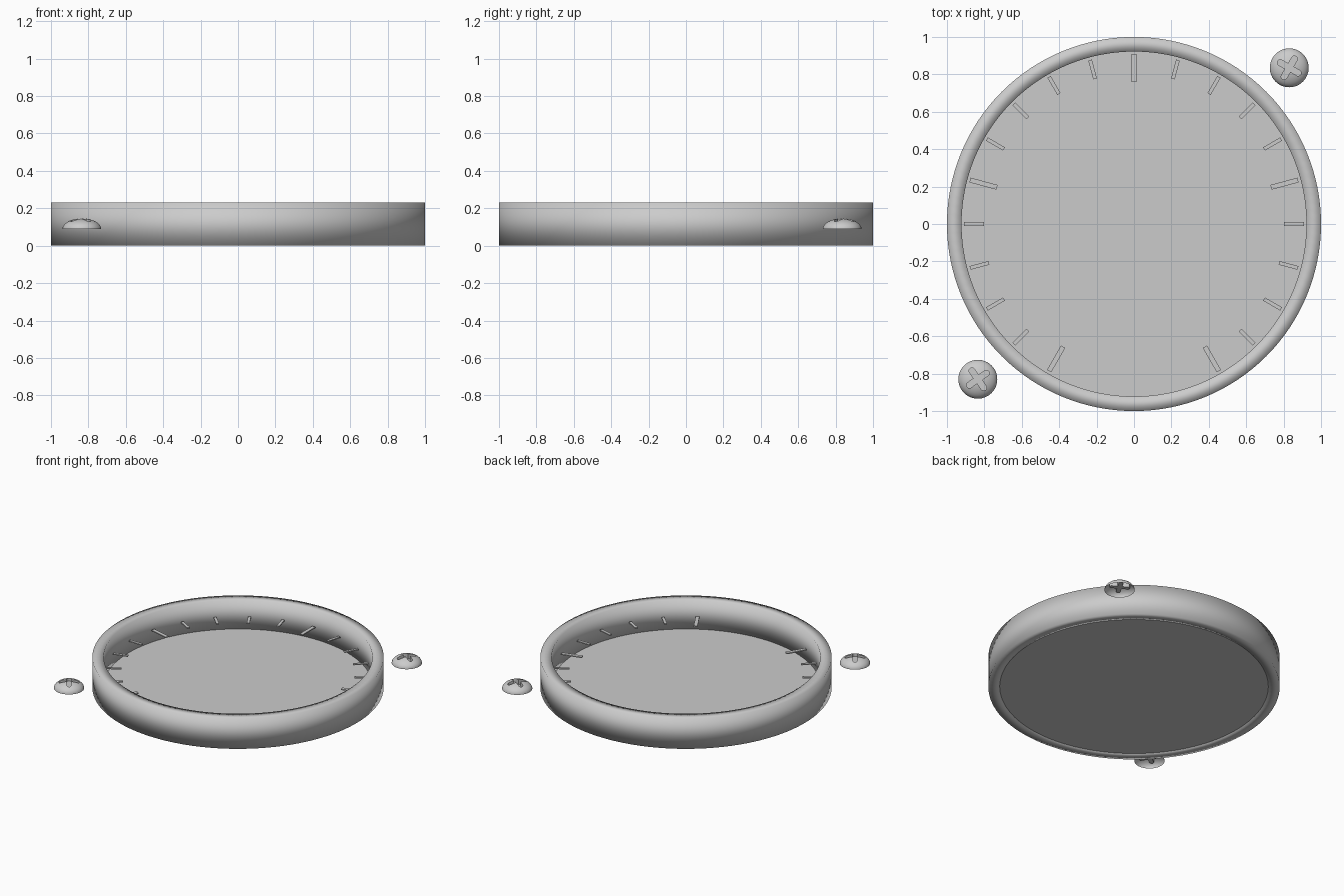
import bpy, bmesh, math
from mathutils import Matrix, Vector

if "Cube" in bpy.data.objects:
    bpy.data.objects.remove(bpy.data.objects["Cube"], do_unlink=True)

grey = bpy.data.materials.new("light_grey")
grey.use_nodes = True
grey.diffuse_color = (0.6, 0.6, 0.6, 1)
grey.node_tree.nodes["Principled BSDF"].inputs["Base Color"].default_value = (0.6, 0.6, 0.6, 1)


def make(name, bm, smooth=None):
    """Turn a bmesh into a grey object, optionally smooth shaded."""
    bmesh.ops.recalc_face_normals(bm, faces=bm.faces)
    mesh = bpy.data.meshes.new(name)
    bm.to_mesh(mesh)
    bm.free()
    mesh.materials.append(grey)
    ob = bpy.data.objects.new(name, mesh)
    bpy.context.collection.objects.link(ob)
    if smooth:
        bpy.ops.object.select_all(action='DESELECT')
        ob.select_set(True)
        bpy.context.view_layer.objects.active = ob
        bpy.ops.object.shade_smooth_by_angle(angle=math.radians(smooth))
    return ob


def lathe(points, steps, closed=False):
    """Spin an (r, z) profile round the z axis."""
    bm = bmesh.new()
    vs = [bm.verts.new((r, 0, z)) for r, z in points]
    pairs = list(zip(vs, vs[1:])) + ([(vs[-1], vs[0])] if closed else [])
    es = [bm.edges.new(p) for p in pairs]
    bmesh.ops.spin(bm, geom=vs + es, axis=(0, 0, 1), cent=(0, 0, 0),
                   angle=math.tau, steps=steps, use_duplicate=False)
    bmesh.ops.remove_doubles(bm, verts=bm.verts, dist=1e-5)
    return bm


# Round rim with a square section, softly shaded round its corners
HEIGHT, INNER = 0.23, 0.922
make("rim", lathe([(1, 0), (1, HEIGHT), (INNER, HEIGHT), (INNER, 0)], 128, True), 100)

# Flat dial floor
make("dial_floor", lathe([(0, 0.002), (INNER, 0.002), (INNER, 0.012), (0, 0.012)], 128), 30)

# Scale marks, every fifth one longer and wider
for i in range(-10, 11):
    major = i % 5 == 0
    length, width = (0.15, 0.026) if major else (0.105, 0.02)
    bm = bmesh.new()
    bmesh.ops.create_cube(bm, size=1, matrix=Matrix.Rotation(-math.radians(15 * i), 4, 'Z')
                          @ Matrix.Translation((0, 0.908 - length / 2, 0.11))
                          @ Matrix.Diagonal((width, length, 0.008, 1)))
    make("major_mark" if major else "minor_mark", bm)


def slot_cutter(angle):
    """Upright bar with rounded ends."""
    bm = bmesh.new()
    half, r, n = 0.055, 0.016, 8
    outline = []
    for side in (0, 1):
        for k in range(n + 1):
            a = math.pi * (k / n + side) - math.pi / 2
            outline.append((math.cos(a) * r + (half if side == 0 else -half), math.sin(a) * r, 0.02))
    face = bm.faces.new([bm.verts.new(p) for p in outline])
    up = bmesh.ops.extrude_face_region(bm, geom=[face])["geom"]
    bmesh.ops.translate(bm, vec=(0, 0, 0.1), verts=[v for v in up if isinstance(v, bmesh.types.BMVert)])
    bmesh.ops.rotate(bm, verts=bm.verts, cent=(0, 0, 0), matrix=Matrix.Rotation(angle, 3, 'Z'))
    ob = make("slot_cutter", bm)
    ob.hide_render = True
    return ob


def screw(name, x, y, turn):
    """Domed screw head, hollow below, with a cross slot."""
    r, h, n = 0.104, 0.058, 12
    dome = [(0, 0)] + [(r * math.cos(k / n * math.pi / 2), h * math.sin(k / n * math.pi / 2)) for k in range(n)]
    ob = make(name, lathe(dome + [(0, h)], 48))
    cutters = [slot_cutter(math.radians(turn + a)) for a in (0, 90)]
    for c in cutters:
        mod = ob.modifiers.new("slot", 'BOOLEAN')
        mod.operation, mod.solver, mod.object = 'DIFFERENCE', 'EXACT', c
    bpy.context.view_layer.update()
    bm = bmesh.new()
    bm.from_object(ob, bpy.context.evaluated_depsgraph_get())
    for o in cutters + [ob]:
        bpy.data.objects.remove(o, do_unlink=True)
    base = [f for f in bm.faces if f.calc_center_median().z < 1e-4]
    bmesh.ops.delete(bm, geom=base, context='FACES')
    bmesh.ops.translate(bm, verts=bm.verts, vec=(x, y, 0.088))
    make(name, bm, 35)


screw("back_left_screw", 0.83, 0.835, 60)
screw("front_right_screw", -0.835, -0.83, 35)
